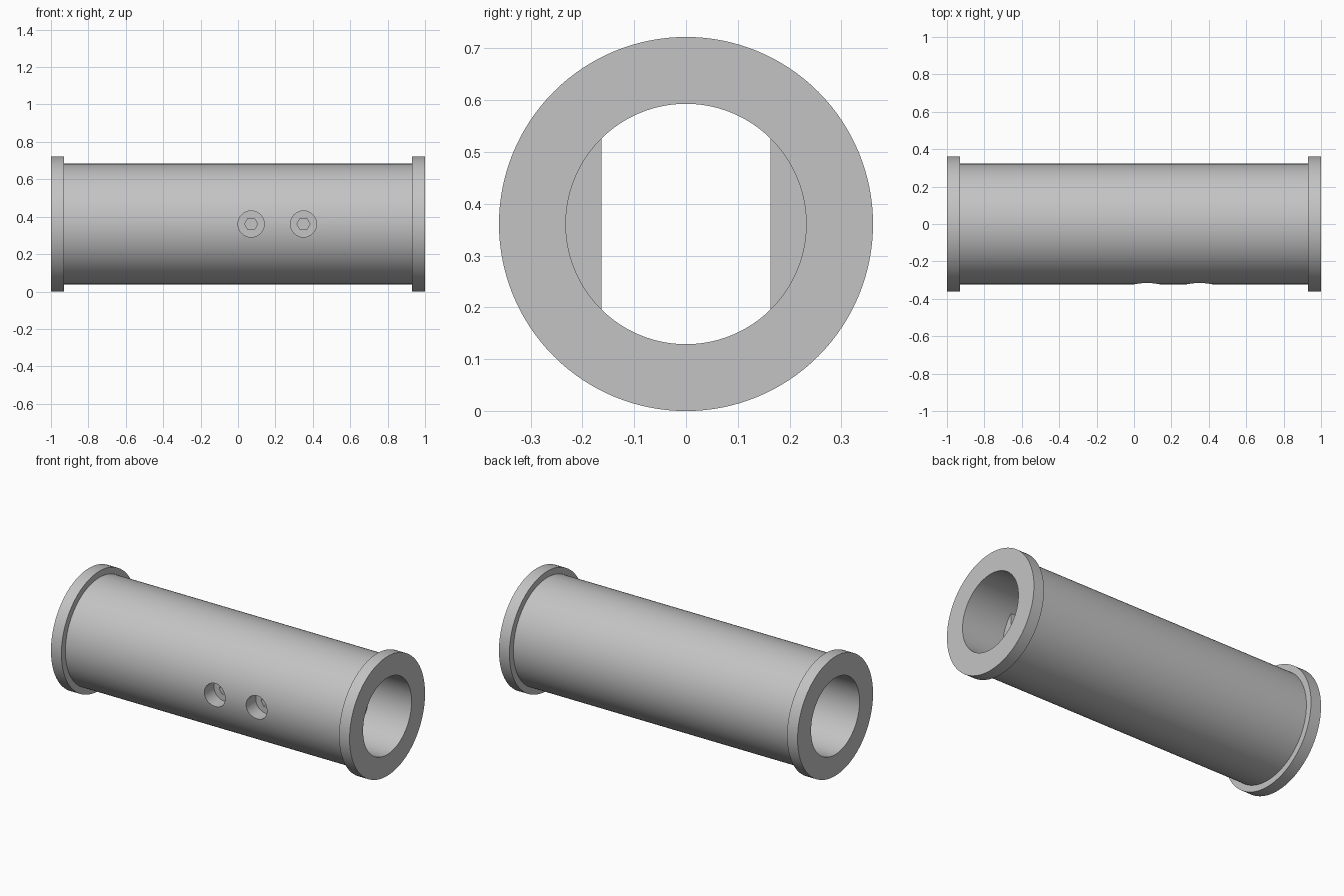
import bpy
import bmesh
from math import cos, sin, pi, acos, radians
from mathutils import Matrix

if "Cube" in bpy.data.objects:
    bpy.data.objects.remove(bpy.data.objects["Cube"], do_unlink=True)

FLANGE_R, TUBE_R, BORE_R = 0.361, 0.323, 0.232
FLANGE_W = 0.07
FLAT_Y = 0.163
PAD_START, PAD_END = -0.30, 0.72
SEGMENTS = 128

grey = bpy.data.materials.new("light grey")
grey.use_nodes = True
colour = (0.55, 0.55, 0.55, 1)
grey.diffuse_color = colour
grey.node_tree.nodes["Principled BSDF"].inputs["Base Color"].default_value = colour


def make_object(name, bm):
    bmesh.ops.recalc_face_normals(bm, faces=bm.faces)
    mesh = bpy.data.meshes.new(name)
    bm.to_mesh(mesh)
    bm.free()
    mesh.materials.append(grey)
    obj = bpy.data.objects.new(name, mesh)
    obj.location.z = FLANGE_R
    bpy.context.collection.objects.link(obj)
    return obj


def lathe(name, profile):
    """Revolve a closed (x, radius) profile around the x axis."""
    bm = bmesh.new()
    rings = []
    for i in range(SEGMENTS):
        a = 2 * pi * i / SEGMENTS
        rings.append([bm.verts.new((x, r * sin(a), r * cos(a))) for x, r in profile])
    n = len(profile)
    for i, ring in enumerate(rings):
        after = rings[(i + 1) % SEGMENTS]
        for j in range(n):
            k = (j + 1) % n
            bm.faces.new((ring[j], ring[k], after[k], after[j]))
    return make_object(name, bm)


def pad(name, side):
    """Circular segment with a flat inner face, sunk into the bore wall."""
    bm = bmesh.new()
    r = BORE_R + 0.03
    half = acos(FLAT_Y / r)
    angles = [half * (2 * i / 24 - 1) for i in range(25)]
    verts = [bm.verts.new((PAD_START, side * r * cos(a), r * sin(a))) for a in angles]
    face = bm.faces.new(verts)
    moved = bmesh.ops.extrude_face_region(bm, geom=[face])["geom"]
    bmesh.ops.translate(bm, vec=(PAD_END - PAD_START, 0, 0),
                        verts=[v for v in moved if isinstance(v, bmesh.types.BMVert)])
    return make_object(name, bm)


def drill(name, x, radius, sides, y_from, y_to):
    """Prism along y used for cutting a hole."""
    bm = bmesh.new()
    bmesh.ops.create_cone(bm, cap_ends=True, segments=sides, radius1=radius,
                          radius2=radius, depth=y_to - y_from,
                          matrix=Matrix.Translation((x, (y_from + y_to) / 2, 0))
                          @ Matrix.Rotation(pi / 2, 4, "X") @ Matrix.Rotation(pi / 2, 4, "Z"))
    return make_object(name, bm)


def combine(target, tool, operation):
    mod = target.modifiers.new(operation.lower(), "BOOLEAN")
    mod.operation, mod.solver, mod.object = operation, "EXACT", tool
    bpy.context.view_layer.objects.active = target
    bpy.ops.object.modifier_apply(modifier=mod.name)
    bpy.data.objects.remove(tool, do_unlink=True)


# Tube with a flange at each end and a straight bore
inner = 1 - FLANGE_W
tube = lathe("flanged_tube", [
    (-1, BORE_R), (-1, FLANGE_R), (-inner, FLANGE_R), (-inner, TUBE_R),
    (inner, TUBE_R), (inner, FLANGE_R), (1, FLANGE_R), (1, BORE_R)])

# Flat pads on both sides of the bore
for side in (-1, 1):
    combine(tube, pad("bore_pad", side), "UNION")

# Counterbored screw holes with hexagonal passages in the front
for x in (0.07, 0.35):
    combine(tube, drill("counterbore", x, 0.07, 48, -0.45, -0.23), "DIFFERENCE")
    combine(tube, drill("hex_passage", x, 0.035, 6, -0.3, -0.1), "DIFFERENCE")

# Smooth round walls, crisp rims
bpy.ops.object.select_all(action="DESELECT")
tube.select_set(True)
bpy.context.view_layer.objects.active = tube
bpy.ops.object.shade_smooth_by_angle(angle=radians(30))
